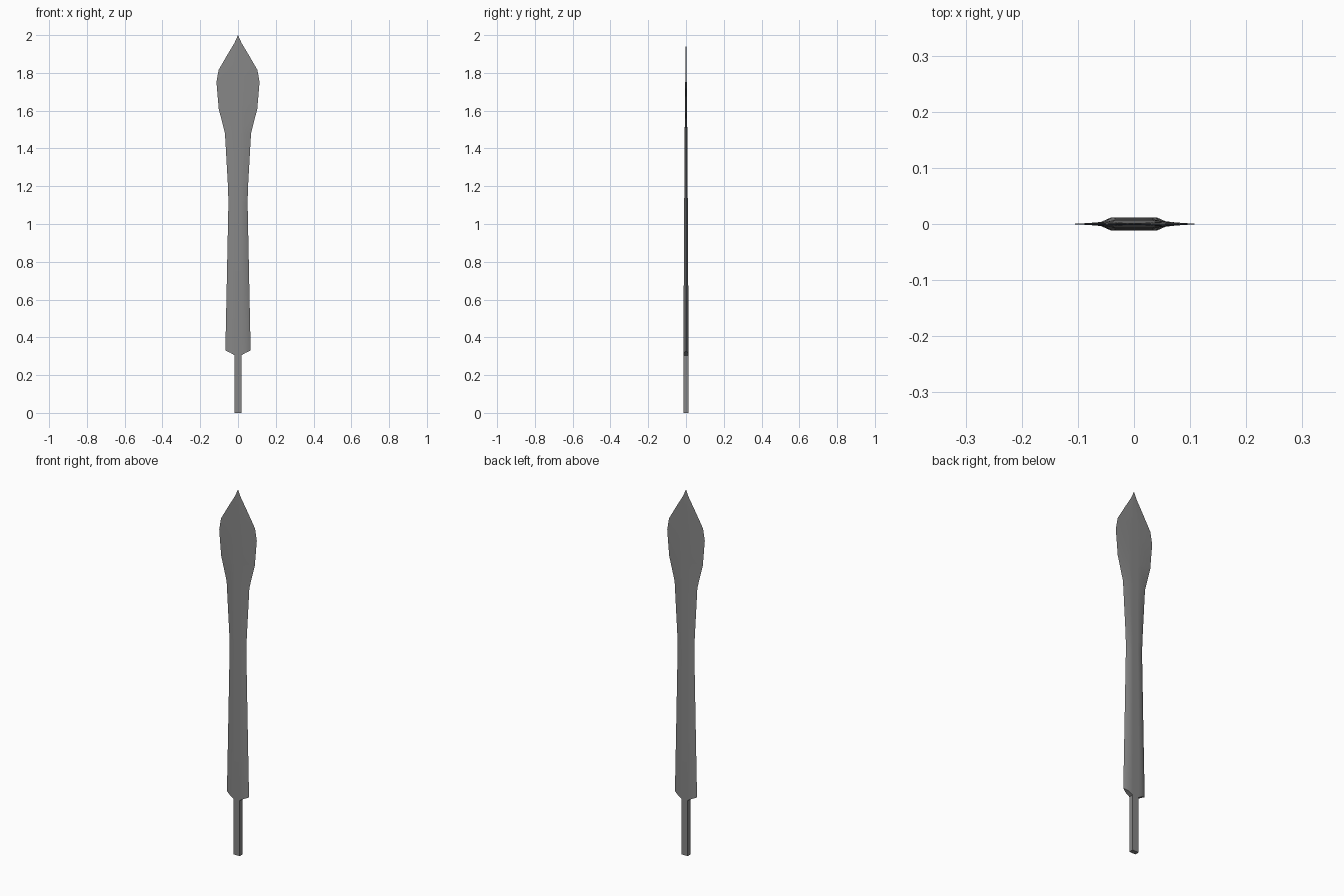
import bpy, bmesh

if "Cube" in bpy.data.objects:
    bpy.data.objects.remove(bpy.data.objects["Cube"])

steel = bpy.data.materials.new("dark_steel")
steel.diffuse_color = (0.24, 0.24, 0.24, 1)
steel.use_nodes = True
steel.node_tree.nodes["Principled BSDF"].inputs["Base Color"].default_value = steel.diffuse_color


def make_object(name, bm):
    bmesh.ops.recalc_face_normals(bm, faces=bm.faces)
    mesh = bpy.data.meshes.new(name)
    bm.to_mesh(mesh)
    bm.free()
    mesh.materials.append(steel)
    ob = bpy.data.objects.new(name, mesh)
    bpy.context.collection.objects.link(ob)
    bpy.context.view_layer.objects.active = ob
    ob.select_set(True)
    bpy.ops.object.shade_smooth_by_angle(angle=0.52)
    ob.select_set(False)


# Blade stations: height, half width, flat half width, half thickness
stations = [
    (0.33, 0.067, 0.040, 0.012),
    (0.66, 0.060, 0.038, 0.012),
    (1.10, 0.051, 0.032, 0.0095),
    (1.18, 0.052, 0.032, 0.009),
    (1.48, 0.069, 0.034, 0.007),
    (1.61, 0.102, 0.036, 0.0055),
    (1.75, 0.114, 0.036, 0.004),
    (1.815, 0.103, 0.030, 0.003),
    (1.90, 0.054, 0.018, 0.002),
    (1.96, 0.018, 0.007, 0.001),
    (2.00, 0.0005, 0.0002, 0.0003),
]

# Blade: flat section with bevelled cutting edges, lofted upward
bm = bmesh.new()
rings = []
for i, (z, w, r, t) in enumerate(stations):
    g = r * 0.475
    drop = (0, 0.012, 0.025) if i == 0 else (0, 0, 0)  # sloped shoulders
    half = [(w, 0, drop[0]), (r, t, drop[1]), (g, t, drop[2])]
    side = [(-x, y, d) for x, y, d in half] + half[::-1]
    front = [bm.verts.new((x, -y, z - d)) for x, y, d in side]
    back = [bm.verts.new((x, y, z - d)) for x, y, d in side[1:-1]]
    rings.append((front, [front[0]] + back + [front[-1]]))
for a, b in zip(rings, rings[1:]):
    for k in (0, 1):
        for j in range(5):
            bm.faces.new((a[k][j], a[k][j + 1], b[k][j + 1], b[k][j]))
# Shoulder and tip caps
for front, back in (rings[0], rings[-1]):
    for j in range(5):
        bm.faces.new(list(dict.fromkeys((front[j], front[j + 1], back[j + 1], back[j]))))
make_object("blade", bm)

# Tang: slim rectangular bar under the blade
bm = bmesh.new()
bmesh.ops.create_cube(bm, size=1)
for v in bm.verts:
    v.co.x *= 0.038
    v.co.y *= 0.024
    v.co.z = 0.305 * (v.co.z + 0.5)
make_object("tang", bm)
